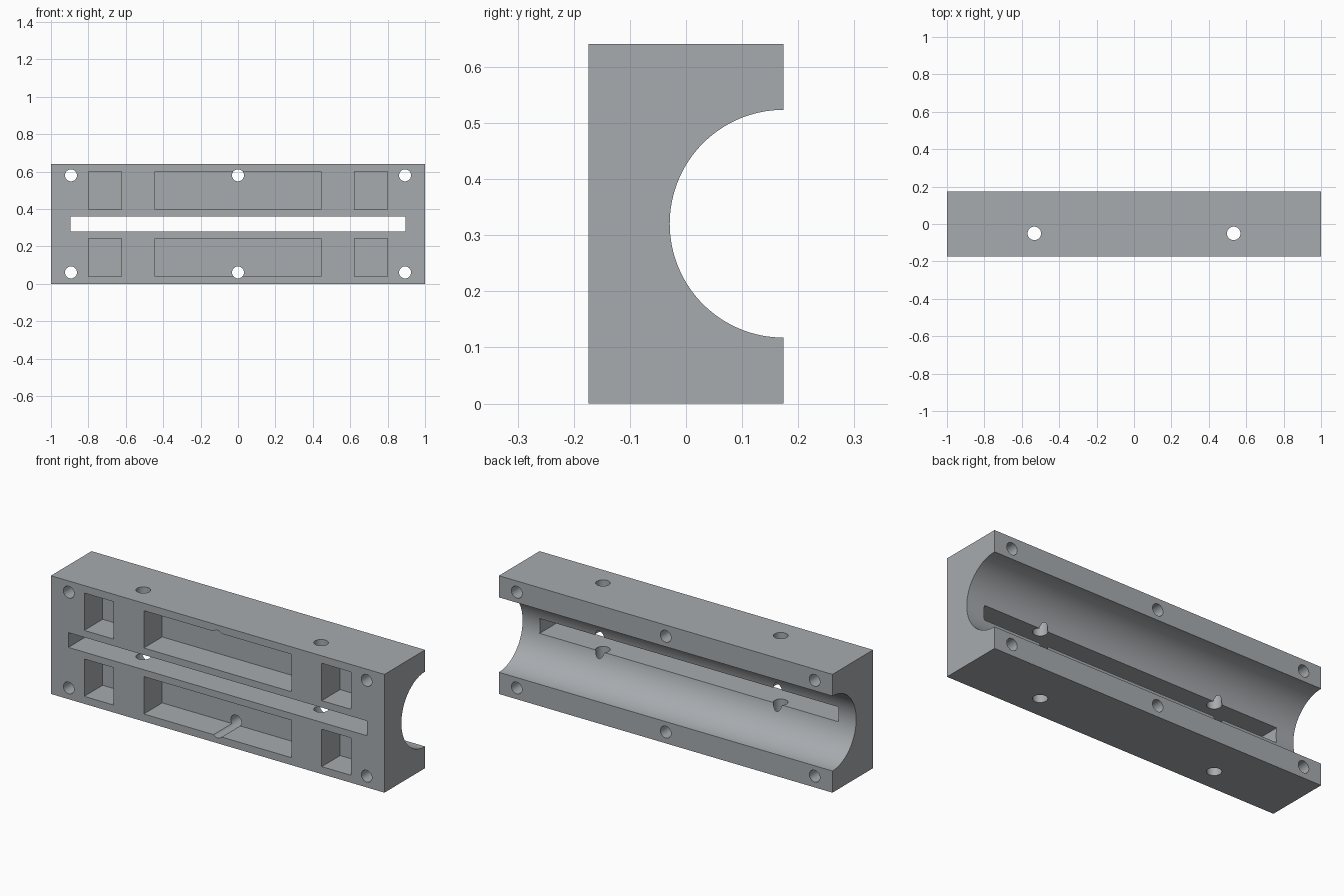
import bpy
from math import pi

cube = bpy.data.objects.get("Cube")
if cube:
    bpy.data.objects.remove(cube, do_unlink=True)

LENGTH, DEPTH, HEIGHT = 2.0, 0.348, 0.641
MID = HEIGHT / 2
FRONT, BACK = -DEPTH / 2, DEPTH / 2

grey = bpy.data.materials.new("Machined grey")
grey.use_nodes = True
colour = (0.39, 0.41, 0.43, 1)
grey.diffuse_color = colour
grey.node_tree.nodes["Principled BSDF"].inputs["Base Color"].default_value = colour


def box(name, x, y, z):
    """Box spanning the given (low, high) ranges."""
    spans = (x, y, z)
    bpy.ops.mesh.primitive_cube_add(size=1, location=[sum(s) / 2 for s in spans])
    ob = bpy.context.object
    ob.name = name
    ob.scale = [s[1] - s[0] for s in spans]
    bpy.ops.object.transform_apply(location=True, rotation=True, scale=True)
    ob.data.materials.append(grey)
    return ob


def rod(name, radius, length, location, rotation=(0, 0, 0), sides=48):
    bpy.ops.mesh.primitive_cylinder_add(vertices=sides, radius=radius, depth=length,
                                        location=location, rotation=rotation)
    ob = bpy.context.object
    ob.name = name
    bpy.ops.object.transform_apply(location=True, rotation=True, scale=True)
    ob.data.materials.append(grey)
    return ob


block = box("clamp_block", (-1, 1), (FRONT, BACK), (0, HEIGHT))

# Half-round channel along the back
cutters = [rod("channel_cutter", 0.203, LENGTH + 0.2, (0, BACK, MID), (0, pi / 2, 0), 128)]

# Long slot from the front into the channel
cutters.append(box("slot_cutter", (-0.895, 0.895), (FRONT - 0.1, 0.05),
                   (MID - 0.04, MID + 0.04)))

# Blind pockets above and below the slot
for low, high in ((-0.28, -0.0775), (0.0775, 0.28)):
    for span in ((-0.8, -0.624), (-0.443, 0.443), (0.624, 0.8)):
        cutters.append(box("pocket_cutter", span, (FRONT - 0.1, -0.0165),
                           (MID + low, MID + high)))

# Bolt holes from front to back
for x in (-0.893, 0, 0.893):
    for side in (-1, 1):
        cutters.append(rod("bolt_hole_cutter", 0.032, 0.6,
                           (x, 0, MID + side * 0.2595), (pi / 2, 0, 0)))

# Cross holes from top to bottom
for side in (-1, 1):
    cutters.append(rod("cross_hole_cutter", 0.036, 1, (side * 0.533, -0.05, MID)))

# Cut everything out of the block
for cutter in cutters:
    cutter.hide_render = True
    bpy.context.view_layer.objects.active = block
    cut = block.modifiers.new("cut", "BOOLEAN")
    cut.operation = "DIFFERENCE"
    cut.solver = "EXACT"
    cut.object = cutter
    bpy.ops.object.modifier_apply(modifier=cut.name)
    bpy.data.objects.remove(cutter, do_unlink=True)

bpy.ops.object.select_all(action="DESELECT")
block.select_set(True)
bpy.context.view_layer.objects.active = block
bpy.ops.object.shade_smooth_by_angle(angle=pi / 6)
